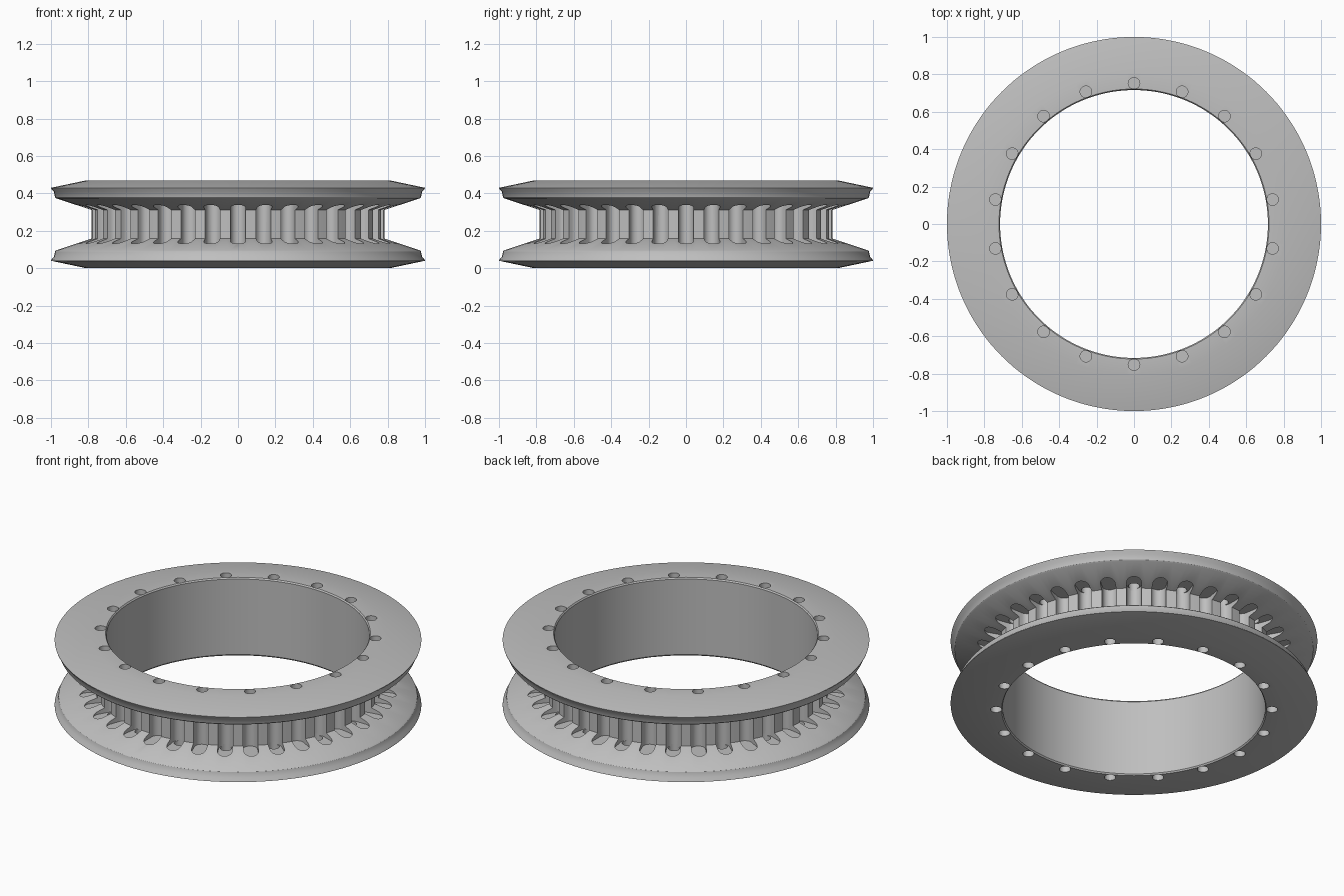
import bpy
import bmesh
from math import cos, sin, pi, radians

cube = bpy.data.objects.get("Cube")
if cube:
    bpy.data.objects.remove(cube, do_unlink=True)

HEIGHT = 0.47
SEGMENTS = 144

metal = bpy.data.materials.new("plain_grey_metal")
metal.use_nodes = True
grey = (0.52, 0.52, 0.52, 1)
metal.diffuse_color = grey
metal.node_tree.nodes["Principled BSDF"].inputs["Base Color"].default_value = grey


def new_object(name, bm):
    bmesh.ops.recalc_face_normals(bm, faces=bm.faces)
    mesh = bpy.data.meshes.new(name)
    bm.to_mesh(mesh)
    bm.free()
    obj = bpy.data.objects.new(name, mesh)
    bpy.context.collection.objects.link(obj)
    mesh.materials.append(metal)
    return obj


def lathe(name, profile):
    """Revolve a closed (radius, z) profile around the z axis."""
    bm = bmesh.new()
    rings = []
    for i in range(SEGMENTS):
        a = 2 * pi * i / SEGMENTS
        rings.append([bm.verts.new((r * cos(a), r * sin(a), z)) for r, z in profile])
    n = len(profile)
    for i, ring in enumerate(rings):
        after = rings[(i + 1) % SEGMENTS]
        for j in range(n):
            k = (j + 1) % n
            bm.faces.new((ring[j], after[j], after[k], ring[k]))
    return new_object(name, bm)


def add_slot(bm, angle, inner, outer, radius, z0, z1, steps=12):
    """Upright prism with round ends, lying along the radius at an angle."""
    outline = []
    for centre, start in ((outer, -pi / 2), (inner, pi / 2)):
        for i in range(steps + 1):
            t = start + pi * i / steps
            outline.append((centre + radius * cos(t), radius * sin(t)))
    c, s = cos(angle), sin(angle)
    low, high = [[bm.verts.new((x * c - y * s, x * s + y * c, z)) for x, y in outline]
                 for z in (z0, z1)]
    bm.faces.new(low[::-1])
    bm.faces.new(high)
    for i in range(len(low)):
        j = (i + 1) % len(low)
        bm.faces.new((low[i], low[j], high[j], high[i]))


def add_hole(bm, angle, z0, z1):
    """Round bolt hole cutter."""
    ring = bmesh.ops.create_cone(bm, cap_ends=True, segments=24, radius1=0.031,
                                 radius2=0.031, depth=z1 - z0)
    bmesh.ops.translate(bm, verts=ring["verts"],
                        vec=(0.752 * cos(angle), 0.752 * sin(angle), (z0 + z1) / 2))


def cut(target, cutter):
    mod = target.modifiers.new(cutter.name, "BOOLEAN")
    mod.operation = "DIFFERENCE"
    mod.solver = "EXACT"
    mod.object = cutter
    cutter.hide_render = True


# Double-flanged ring: lower half of the section, mirrored upwards
lower = [(0.716, 0.008), (0.722, 0), (0.81, 0), (1.0, 0.04), (0.998, 0.046),
         (0.985, 0.06), (0.978, 0.09), (0.972, 0.096), (0.785, 0.158)]
upper = [(r, HEIGHT - z) for r, z in reversed(lower)]
ring = lathe("flanged_ring", lower + upper)

# Radial slots around the hub, running into both flanges
bm = bmesh.new()
for i in range(36):
    add_slot(bm, radians(10 * i), 0.763, 0.825, 0.04, 0.127, HEIGHT - 0.127)
slots = new_object("slot_cutter", bm)

# Bolt holes: upper and lower rows are staggered by one slot
bm = bmesh.new()
for i in range(18):
    add_hole(bm, radians(20 * i + 10), HEIGHT - 0.14, HEIGHT + 0.1)
    add_hole(bm, radians(20 * i), -0.1, 0.14)
holes = new_object("bolt_hole_cutter", bm)

cut(ring, slots)
cut(ring, holes)

# Bake the cuts and drop the cutters
bpy.context.view_layer.update()
evaluated = ring.evaluated_get(bpy.context.evaluated_depsgraph_get())
baked = bpy.data.meshes.new_from_object(evaluated)
ring.modifiers.clear()
ring.data = baked
baked.materials.clear()
baked.materials.append(metal)
for face in baked.polygons:
    face.material_index = 0
for cutter in (slots, holes):
    bpy.data.objects.remove(cutter, do_unlink=True)

bpy.ops.object.select_all(action="DESELECT")
ring.select_set(True)
bpy.context.view_layer.objects.active = ring
bpy.ops.object.shade_smooth_by_angle(angle=radians(30))
